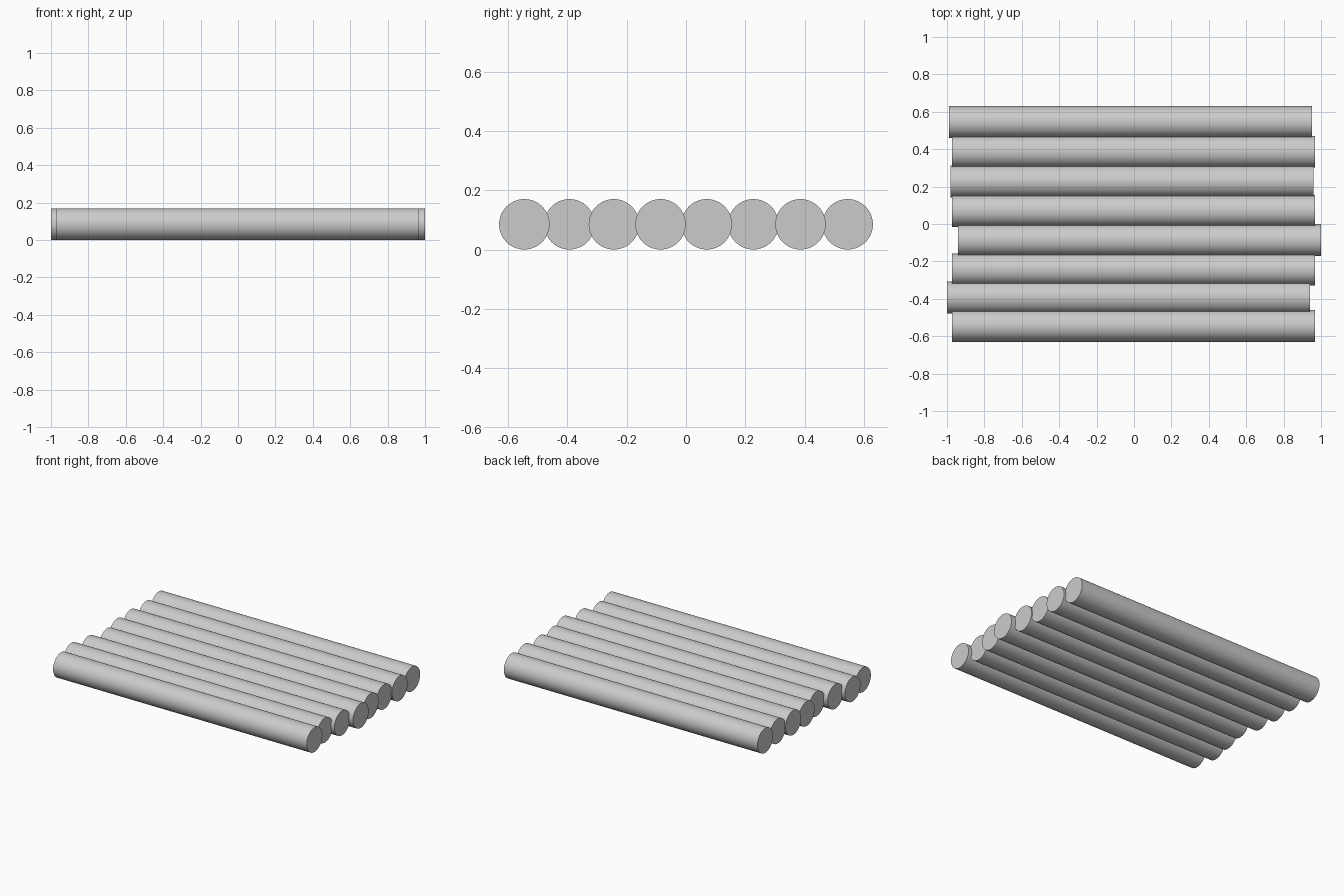
import bpy
import math

cube = bpy.data.objects.get("Cube")
if cube:
    bpy.data.objects.remove(cube, do_unlink=True)

RADIUS = 0.085
LENGTH = 1.94

# Single plain grey
grey = bpy.data.materials.new("light_grey")
colour = (0.6, 0.6, 0.6, 1)
grey.diffuse_color = colour
grey.use_nodes = True
for node in grey.node_tree.nodes:
    if node.type == 'BSDF_PRINCIPLED':
        node.inputs["Base Color"].default_value = colour


def add_log(number, x, y):
    """One smooth round log lying along x, with flat ends."""
    bpy.ops.mesh.primitive_cylinder_add(
        vertices=64, radius=RADIUS, depth=LENGTH,
        location=(x, y, RADIUS), rotation=(0, math.pi / 2, 0))
    log = bpy.context.object
    log.name = f"log_{number}"
    log.data.materials.append(grey)
    bpy.ops.object.shade_smooth_by_angle(angle=math.radians(30))


# Row of logs, front to back: sideways shift and depth
logs = [(-0.003, -0.545), (-0.03, -0.393), (-0.003, -0.243), (0.03, -0.086),
        (-0.003, 0.07), (-0.01, 0.227), (-0.003, 0.386), (-0.018, 0.545)]
for number, (x, y) in enumerate(logs, 1):
    add_log(number, x, y)
